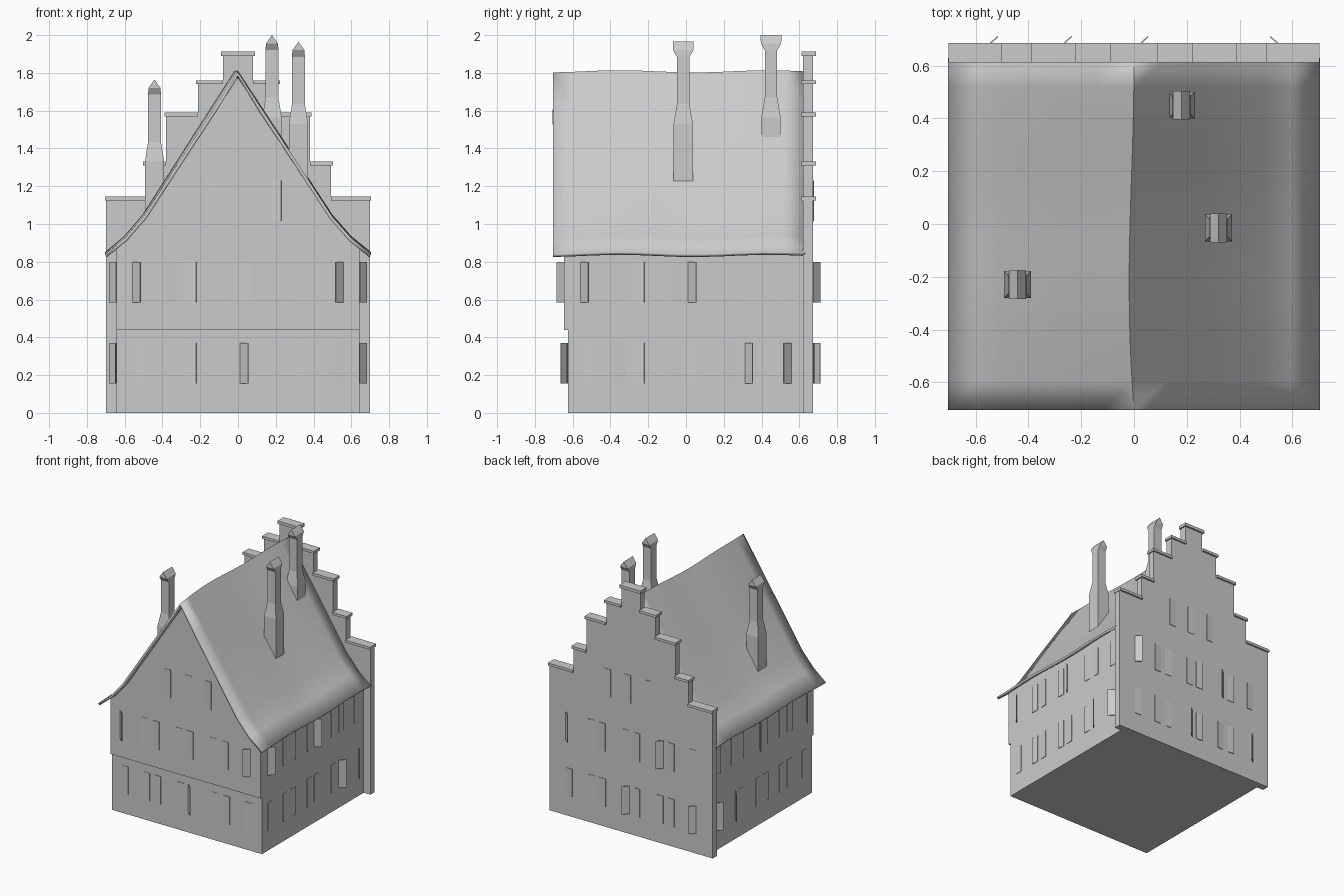
import bpy, bmesh, math, random
from mathutils import Matrix, Vector

random.seed(4)
cube = bpy.data.objects.get("Cube")
if cube:
    bpy.data.objects.remove(cube, do_unlink=True)

grey = bpy.data.materials.new("plain grey")
grey.use_nodes = True
colour = (0.6, 0.6, 0.6, 1)
grey.diffuse_color = colour
grey.node_tree.nodes["Principled BSDF"].inputs["Base Color"].default_value = colour


def finish(name, bm, recalc=True):
    if recalc:
        bmesh.ops.recalc_face_normals(bm, faces=bm.faces)
    mesh = bpy.data.meshes.new(name)
    bm.to_mesh(mesh)
    bm.free()
    mesh.materials.append(grey)
    ob = bpy.data.objects.new(name, mesh)
    bpy.context.collection.objects.link(ob)
    return ob


def box(name, x0, x1, y0, y1, z0, z1):
    bm = bmesh.new()
    size = Matrix.Diagonal((x1 - x0, y1 - y0, z1 - z0, 1))
    centre = Matrix.Translation(((x0 + x1) / 2, (y0 + y1) / 2, (z0 + z1) / 2))
    bmesh.ops.create_cube(bm, size=1, matrix=centre @ size)
    return finish(name, bm)


def extrude_y(name, half, y0, y1):
    """Extrude a mirrored front outline (right half, bottom to top) along y."""
    outline = half + [(-x, z) for x, z in reversed(half) if x > 0]
    bm = bmesh.new()
    face = bm.faces.new([bm.verts.new((x, y0, z)) for x, z in outline])
    moved = bmesh.ops.extrude_face_region(bm, geom=[face], use_keep_orig=True)["geom"]
    bmesh.ops.translate(bm, vec=(0, y1 - y0, 0),
                        verts=[v for v in moved if isinstance(v, bmesh.types.BMVert)])
    return finish(name, bm)


# Walls: ground floor and the slightly overhanging upper floor with gable
W = 0.643
box("ground_floor", -W, W, -0.625, 0.63, 0, 0.445)
box("upper_floor", -W, W, -0.645, 0.63, 0.44, 0.88)
extrude_y("front_gable", [(W, 0.875), (0.5, 1.02), (0.275, 1.36), (0, 1.775)], -0.65, 0.63)

# Sagging roof with flared eaves
side = [(0.705, 0.845), (0.6, 0.93), (0.5, 1.045), (0.275, 1.39), (0.13, 1.61)]
section = [(-x, z) for x, z in side] + [(0, 1.808)] + side[::-1]
bm = bmesh.new()
rows = []
steps = 12
for j in range(steps + 1):
    y = -0.705 + 1.335 * j / steps
    wave = math.sin(math.pi * j / steps)
    bend = -0.02 * wave * (1 - j / steps) * 1.6
    dip = 0.006 * math.cos((y + 0.35) * 8)
    rows.append([bm.verts.new((x + bend * (1 - abs(x) / 0.705), y, z + dip)) for x, z in section])
for a, b in zip(rows, rows[1:]):
    for i in range(len(section) - 1):
        bm.faces.new((a[i], a[i + 1], b[i + 1], b[i]))
roof = finish("roof", bm, recalc=False)
thick = roof.modifiers.new("thickness", 'SOLIDIFY')
thick.thickness = 0.018
thick.offset = -1
bpy.context.view_layer.objects.active = roof
roof.select_set(True)
bpy.ops.object.shade_smooth_by_angle(angle=math.radians(30))
roof.select_set(False)

# Stepped back gable with a coping stone on every step
levels = [(0.70, 1.13), (0.492, 1.315), (0.38, 1.575), (0.212, 1.745), (0.08, 1.895)]
half = [(0.70, 0)]
for i, (x, z) in enumerate(levels):
    half.append((x, z))
    if i + 1 < len(levels):
        half.append((levels[i + 1][0], z))
extrude_y("stepped_gable", half, 0.62, 0.673)
for i, (x, z) in enumerate(levels):
    inner = levels[i + 1][0] if i + 1 < len(levels) else -x
    outer = x + (0.01 if i else 0.003)
    if i + 1 == len(levels):
        box("top_coping", -outer, outer, 0.612, 0.687, z - 0.005, z + 0.018)
    else:
        box("left_coping", inner, outer, 0.612, 0.687, z - 0.005, z + 0.015)
        box("right_coping", -outer, -inner, 0.612, 0.687, z - 0.005, z + 0.015)


# Chimneys: wide base, narrow shaft, wedge cap with a ridge along y
def chimney(name, x, y, base, top):
    bm = bmesh.new()
    rings = [(0.051, 0.051, base), (0.051, 0.051, top - 0.435), (0.034, 0.033, top - 0.33),
             (0.034, 0.033, top - 0.08), (0.032, 0.054, top - 0.045)]
    prev = None
    for hx, hy, z in rings:
        ring = [bm.verts.new((x + sx * hx, y + sy * hy, z))
                for sx, sy in ((-1, -1), (1, -1), (1, 1), (-1, 1))]
        if prev:
            for k in range(4):
                n = (k + 1) % 4
                bm.faces.new((prev[k], prev[n], ring[n], ring[k]))
        else:
            bm.faces.new(ring[::-1])
        prev = ring
    front, back = [bm.verts.new((x, y + s * 0.055, top)) for s in (-1, 1)]
    a, b, c, d = prev
    for f in ((a, b, front), (b, c, back, front), (c, d, back), (d, a, front, back)):
        bm.faces.new(f)
    finish(name, bm)


chimney("left_chimney", 0.32, -0.015, 1.1, 1.965)
chimney("back_chimney", 0.18, 0.45, 1.3, 2.0)
chimney("right_chimney", -0.442, -0.23, 0.9, 1.765)


# Shutters: thin boards in pairs, hinged at a wall and standing ajar
def shutters(name, along, out, offset, spots, z0, wide_open):
    along, out = Vector(along), Vector(out)
    bm = bmesh.new()
    for i, s in enumerate(spots):
        turn = 0.75 if i in wide_open else random.uniform(0.02, 0.1)
        swing = 1 if i % 2 == 0 else -1
        direction = along * (swing * math.cos(turn)) + out * math.sin(turn)
        normal = out * math.cos(turn) - along * (swing * math.sin(turn))
        hinge = along * (s - swing * 0.027) + out * offset
        w, d, h = 0.056, 0.005, 0.215
        frame = Matrix((direction * w, normal * d, Vector((0, 0, h)))).transposed().to_4x4()
        centre = hinge + direction * w / 2 + Vector((0, 0, z0 + h / 2))
        bmesh.ops.create_cube(bm, size=1, matrix=Matrix.Translation(centre) @ frame)
    finish(name, bm)


spots = [-0.53, -0.345, -0.25, -0.05, 0.04, 0.245, 0.34, 0.53]
attic = [-0.15, 0.03, 0.2]
X, Y = (1, 0, 0), (0, 1, 0)
LOW, MID, HIGH = 0.155, 0.585, 1.015
shutters("front_lower_shutters", X, (0, -1, 0), 0.625, spots, LOW, {4})
shutters("front_upper_shutters", X, (0, -1, 0), 0.645, spots, MID, {0, 7})
shutters("front_attic_shutters", X, (0, -1, 0), 0.65, attic, HIGH, set())
shutters("back_lower_shutters", X, (0, 1, 0), 0.673, spots, LOW, {0, 4})
shutters("back_upper_shutters", X, (0, 1, 0), 0.673, spots, MID, {2, 7})
shutters("back_attic_shutters", X, (0, 1, 0), 0.673, attic, HIGH, set())
for label, sign in (("left", 1), ("right", -1)):
    shutters(label + "_lower_shutters", Y, (sign, 0, 0), W, spots, LOW, {6, 7})
    shutters(label + "_upper_shutters", Y, (sign, 0, 0), W, spots, MID, {0, 4})
